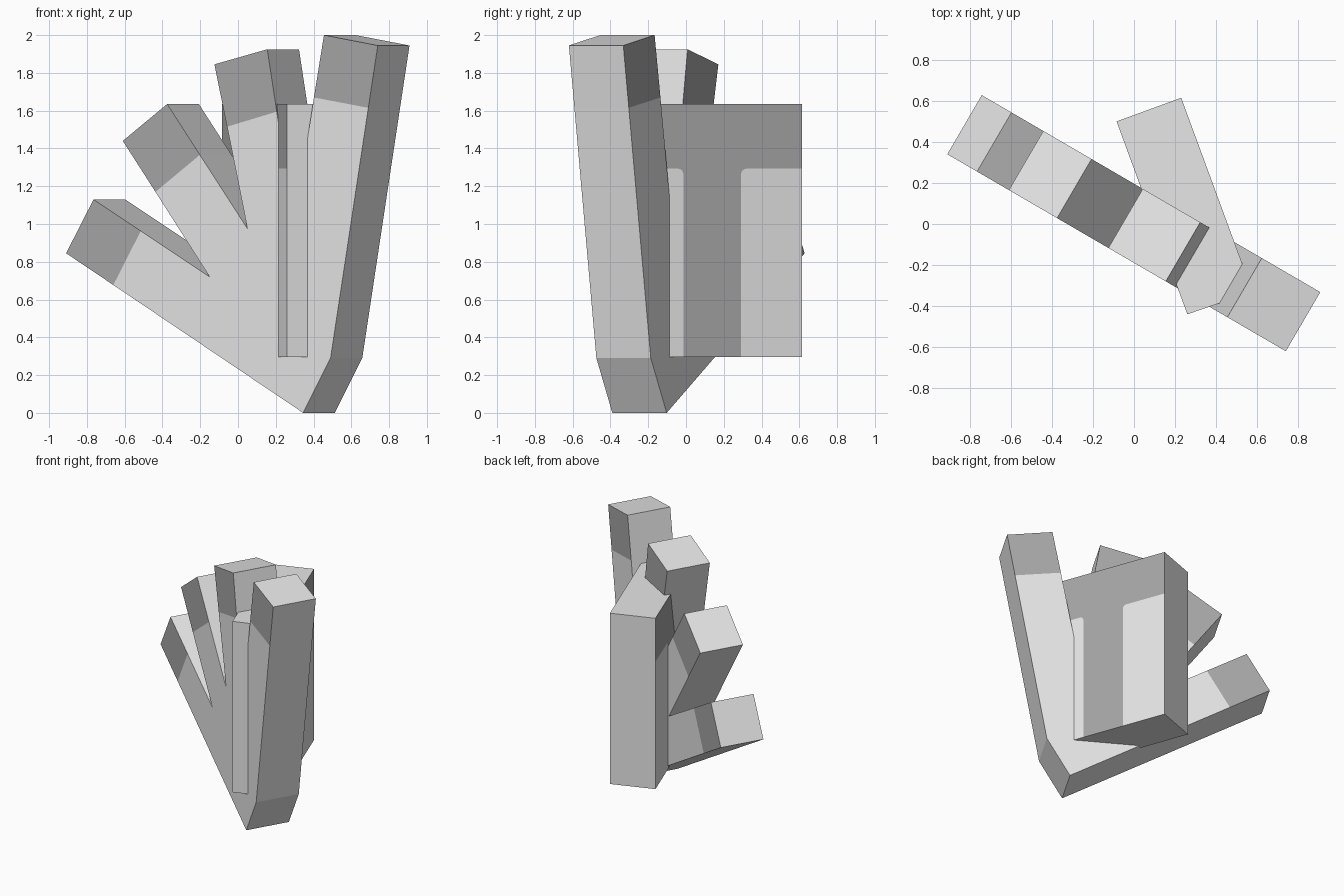
import bpy, bmesh, math
from mathutils import Vector

old = bpy.data.objects.get("Cube")
if old:
    bpy.data.objects.remove(old, do_unlink=True)


def make_material(name, value):
    mat = bpy.data.materials.new(name)
    mat.use_nodes = True
    colour = (value, value, value, 1)
    mat.diffuse_color = colour
    mat.node_tree.nodes["Principled BSDF"].inputs["Base Color"].default_value = colour
    return mat


MATERIALS = [make_material("light_grey", 0.80), make_material("dark_grey", 0.39)]


def finish(name, bm):
    bmesh.ops.remove_doubles(bm, verts=bm.verts, dist=1e-4)
    bmesh.ops.recalc_face_normals(bm, faces=bm.faces)
    mesh = bpy.data.meshes.new(name)
    bm.to_mesh(mesh)
    bm.free()
    for mat in MATERIALS:
        mesh.materials.append(mat)
    obj = bpy.data.objects.new(name, mesh)
    bpy.context.collection.objects.link(obj)
    return obj


def add_face(bm, points, material=0):
    face = bm.faces.new([bm.verts.new(p) for p in points])
    face.material_index = material


# Flat hand: front outline as (x, z); the slab is turned 30 degrees about z
THICKNESS = Vector((0.168, 0.288, 0))
# Each finger: lower left, cap left, cap right, lower right (lower = tip colour line)
FINGERS = [
    [(-0.66, 0.677), (-0.91, 0.845), (-0.765, 1.13), (-0.515, 0.963)],
    [(-0.437, 1.17), (-0.61, 1.44), (-0.375, 1.635), (-0.202, 1.366)],
    [(-0.058, 1.515), (-0.125, 1.845), (0.155, 1.925), (0.205, 1.595)],
    [(0.402, 1.67), (0.455, 2.0), (0.74, 1.945), (0.69, 1.615)],
]
VALLEYS = [(-0.15, 0.72), (0.05, 0.975), (0.297, 1.0)]
HEEL = [(0.49, 0.29), (0.345, 0.0)]


def on_front(p):
    return Vector((p[0], 0.34 - 0.5818 * (p[0] + 0.91), p[1]))


palm, outline = [], []
for i, finger in enumerate(FINGERS):
    gap = [VALLEYS[i]] if i < len(VALLEYS) else HEEL
    palm += [finger[0], finger[3]] + gap
    outline += finger + gap

bm = bmesh.new()
for offset in (Vector(), THICKNESS):
    add_face(bm, [on_front(p) + offset for p in palm])
    for finger in FINGERS:
        add_face(bm, [on_front(p) + offset for p in finger], 1)
for a, b in zip(outline, outline[1:] + outline[:1]):
    a, b = on_front(a), on_front(b)
    add_face(bm, [a, b, b + THICKNESS, a + THICKNESS])
finish("palm_and_fingers", bm)

# Thumb block: upright prism with painted side walls
Z0, Z1, BAND = 0.295, 1.635, 1.293
BACK_LEFT, BACK_RIGHT = (-0.085, 0.50), (0.23, 0.615)
FRONT_RIGHT, FRONT_MID, FRONT_LEFT = (0.53, -0.20), (0.42, -0.385), (0.26, -0.44)
footprint = [BACK_LEFT, BACK_RIGHT, FRONT_RIGHT, FRONT_MID, FRONT_LEFT]


def rounded_corner(s, sign, radius=0.03):
    # Arc from the wall band down to the stem edge at distance s
    return [(s + sign * radius * (1 - math.sin(t)), BAND - radius * (1 - math.cos(t)))
            for t in (k * math.pi / 8 for k in range(5))]


def painted_wall(bm, back, front):
    start = Vector(back)
    length = (Vector(front) - start).length
    along = (Vector(front) - start).normalized()

    def place(points):
        return [(*(start + along * s), z) for s, z in points]

    stem_a, stem_b = 0.345, 0.67
    arc_a, arc_b = rounded_corner(stem_a, -1), rounded_corner(stem_b, 1)
    add_face(bm, place([(0, Z0), (0, BAND)] + arc_a + [(stem_a, Z0)]))
    add_face(bm, place([(length, Z0), (length, BAND)] + arc_b + [(stem_b, Z0)]))
    add_face(bm, place([(0, Z1), (0, BAND)] + arc_a + [(stem_a, Z0), (stem_b, Z0)]
                       + arc_b[::-1] + [(length, BAND), (length, Z1)]), 1)


bm = bmesh.new()
for z in (Z0, Z1):
    add_face(bm, [(x, y, z) for x, y in footprint])
painted_wall(bm, BACK_RIGHT, FRONT_RIGHT)
painted_wall(bm, BACK_LEFT, FRONT_LEFT)
for a, b in ((BACK_LEFT, BACK_RIGHT), (FRONT_RIGHT, FRONT_MID), (FRONT_MID, FRONT_LEFT)):
    add_face(bm, [(*a, Z0), (*b, Z0), (*b, Z1), (*a, Z1)])
finish("thumb", bm)
